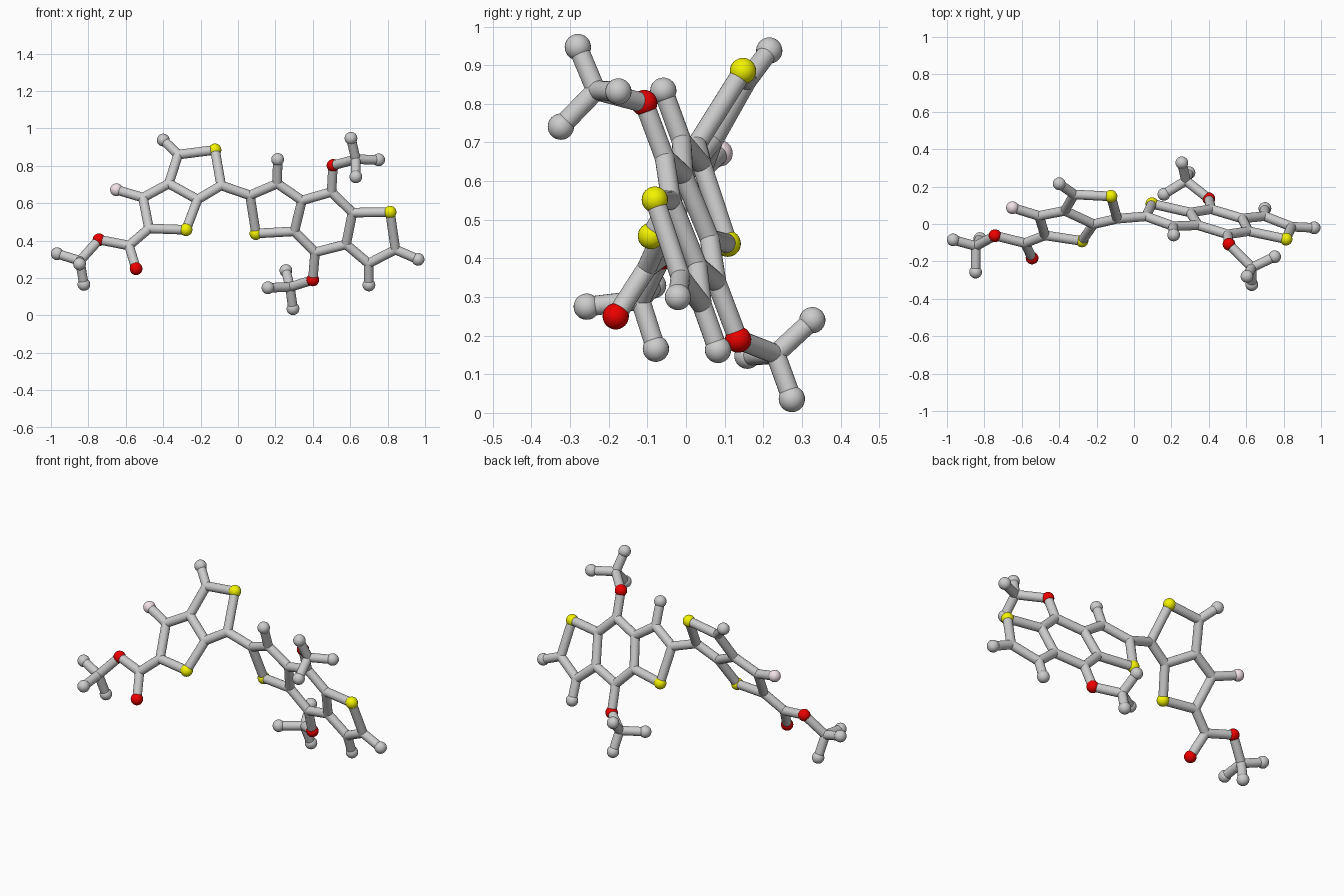
import bpy, bmesh
from mathutils import Vector, Matrix

if "Cube" in bpy.data.objects:
    bpy.data.objects.remove(bpy.data.objects["Cube"])

BOND_R, BALL_R = 0.0255, 0.034


def left_plane(x, z):      # flat plane of the small two-ring half
    return Vector((x, -0.404 - 0.13 * x + 0.605 * z, z))


def right_plane(x, z):     # flat plane of the three-ring half
    return Vector((x, 0.286 - 0.206 * x - 0.361 * z, z))


atoms = {}
# two-ring half (x, z)
for n, x, z in [("C1", -.32, .86), ("H1", -.40, .938), ("S1", -.123, .885), ("C2", -.09, .695),
                ("C3", -.216, .62), ("C4", -.37, .705), ("S2", -.278, .458), ("C5", -.476, .465),
                ("C6", -.508, .63), ("F1", -.65, .672), ("C7", -.583, .374), ("O1", -.545, .25),
                ("O2", -.743, .405)]:
    atoms[n] = left_plane(x, z)
# three-ring half (x, z)
for n, x, z in [("C10", .064, .642), ("C11", .21, .705), ("H11", .212, .834), ("S3", .096, .438),
                ("C12", .342, .615), ("C13", .302, .45), ("C14", .5, .66), ("O3", .508, .802),
                ("C15", .612, .55), ("C16", .578, .38), ("C17", .412, .338), ("O4", .40, .19),
                ("S4", .813, .552), ("C18", .842, .352), ("H18", .963, .30),
                ("C19", .698, .278), ("H19", .70, .163)]:
    atoms[n] = right_plane(x, z)
# three methyl groups: centre carbon and three end balls
methyls = [("O2", (-.845, -.118, .292), (-.967, -.085, .33), (-.847, -.257, .275), (-.824, -.078, .166)),
           ("O3", (.63, -.233, .835), (.604, -.28, .947), (.63, -.324, .741), (.752, -.175, .832)),
           ("O4", (.278, .232, .152), (.16, .159, .148), (.256, .327, .24), (.294, .274, .036))]
bonds = [b.split("-") for b in (
    "H1-C1 C1-S1 S1-C2 C2-C3 C3-C4 C4-C1 C3-S2 S2-C5 C5-C6 C6-C4 C6-F1 C5-C7 C7-O1 C7-O2 "
    "C2-C10 C10-C11 C11-H11 C11-C12 C12-C13 C13-S3 S3-C10 C12-C14 C14-O3 C14-C15 C15-C16 "
    "C16-C17 C17-C13 C17-O4 C15-S4 S4-C18 C18-H18 C18-C19 C19-H19 C19-C16").split()]
for i, (o, c, *ends) in enumerate(methyls):
    atoms[f"Cm{i}"] = Vector(c)
    bonds.append((o, f"Cm{i}"))
    for j, e in enumerate(ends):
        atoms[f"Hm{i}{j}"] = Vector(e)
        bonds.append((f"Cm{i}", f"Hm{i}{j}"))


def make(name, bm, color=None):
    me = bpy.data.meshes.new(name)
    bm.to_mesh(me)
    bm.free()
    ob = bpy.data.objects.new(name, me)
    bpy.context.collection.objects.link(ob)
    if color:
        mat = bpy.data.materials.get(str(color)) or bpy.data.materials.new(str(color))
        mat.diffuse_color = color
        mat.use_nodes = True
        mat.node_tree.nodes["Principled BSDF"].inputs["Base Color"].default_value = mat.diffuse_color
        me.materials.append(mat)
    bpy.ops.object.select_all(action='DESELECT')
    ob.select_set(True)
    bpy.context.view_layer.objects.active = ob
    bpy.ops.object.shade_smooth_by_angle()


def ball(name, p, r, color=None):
    bm = bmesh.new()
    bmesh.ops.create_uvsphere(bm, u_segments=24, v_segments=16, radius=r,
                              matrix=Matrix.Translation(p))
    make(name, bm, color)


def rod(name, a, b):
    d = b - a
    m = Matrix.Translation((a + b) / 2) @ d.to_track_quat('Z', 'Y').to_matrix().to_4x4()
    bm = bmesh.new()
    bmesh.ops.create_cone(bm, cap_ends=True, segments=20, radius1=BOND_R, radius2=BOND_R,
                          depth=d.length, matrix=m)
    make(name, bm)


# connecting rods
for a, b in bonds:
    rod("bond_rod", atoms[a], atoms[b])

# balls: coloured elements, grey end balls, and rod-width joints for carbons
kinds = {"S": ("sulfur_ball", BALL_R, (0.9, 0.9, 0.0, 1)),
         "O": ("oxygen_ball", BALL_R, (0.85, 0.0, 0.0, 1)),
         "F": ("fluorine_ball", BALL_R, (0.9, 0.76, 0.8, 1)),
         "H": ("end_ball", BALL_R, None),
         "C": ("carbon_joint", BOND_R, None)}
for n, p in atoms.items():
    name, r, col = kinds[n[0]]
    ball(name, p, r, col)
